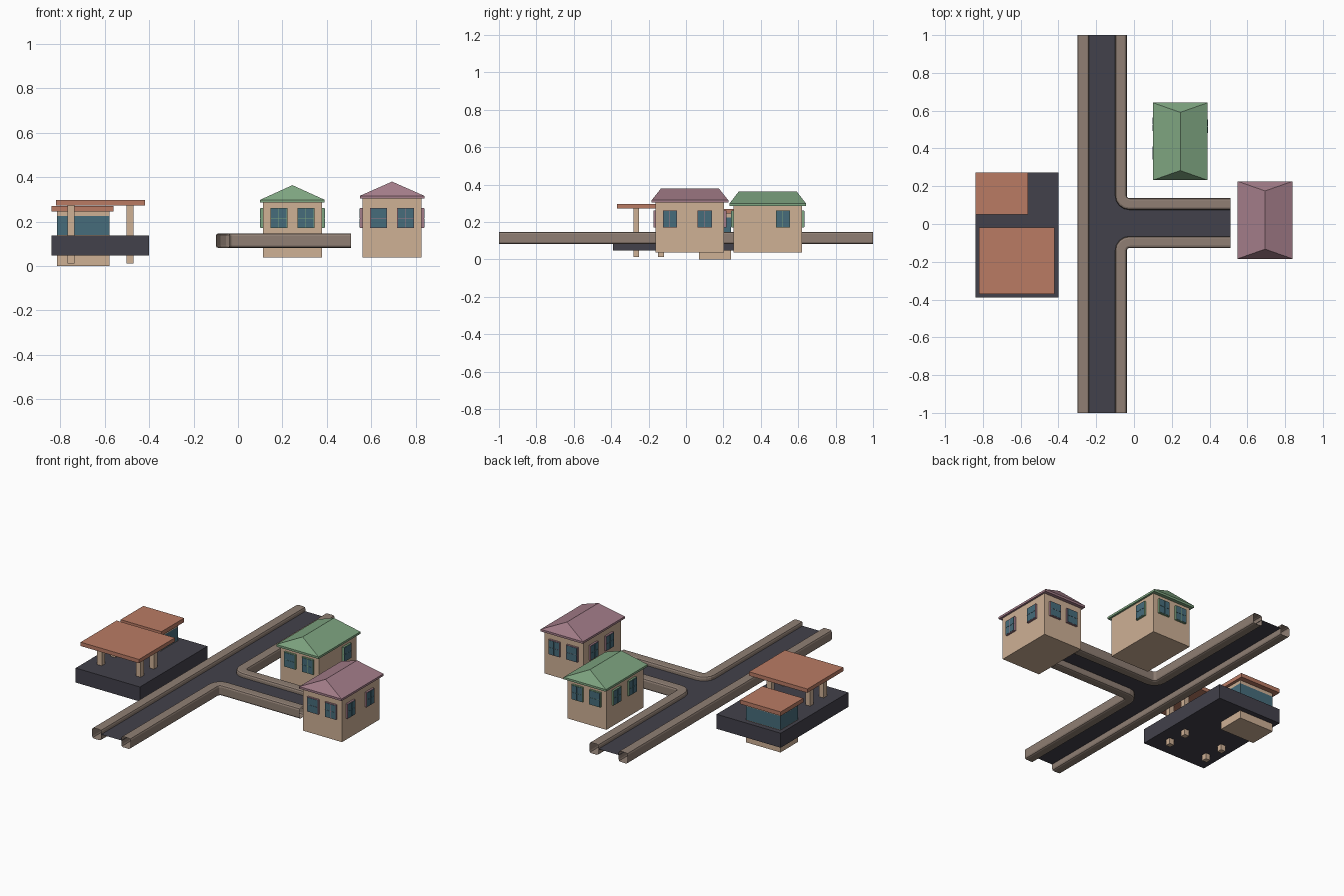
import bpy, bmesh
from math import sin, cos, pi

if "Cube" in bpy.data.objects:
    bpy.data.objects.remove(bpy.data.objects["Cube"])


def material(name, r, g, b):
    m = bpy.data.materials.new(name)
    m.diffuse_color = tuple((c / 255) ** 2.2 for c in (r, g, b)) + (1,)
    m.use_nodes = True
    m.node_tree.nodes["Principled BSDF"].inputs["Base Color"].default_value = m.diffuse_color
    return m


WALL = material("wall", 205, 175, 148)
GLASS = material("glass", 72, 108, 122)
ASPHALT = material("asphalt", 68, 67, 76)
CURB = material("curb", 142, 126, 115)
ORANGE = material("orange_roof", 184, 122, 100)
GREEN = material("green_roof", 126, 164, 128)
MAUVE = material("mauve_roof", 162, 124, 136)


def make(name, bm, mat, recalc=True):
    if recalc:
        bmesh.ops.recalc_face_normals(bm, faces=bm.faces)
    me = bpy.data.meshes.new(name)
    bm.to_mesh(me)
    bm.free()
    ob = bpy.data.objects.new(name, me)
    bpy.context.collection.objects.link(ob)
    me.materials.append(mat)
    return ob


def add_box(bm, x0, x1, y0, y1, z0, z1):
    vs = bmesh.ops.create_cube(bm, size=1)["verts"]
    for v in vs:
        v.co = (x1 if v.co.x > 0 else x0, y1 if v.co.y > 0 else y0, z1 if v.co.z > 0 else z0)


def box(name, mat, *dims):
    bm = bmesh.new()
    add_box(bm, *dims)
    return make(name, bm, mat)


# Road junction: inner curb edges share one filleted path
def corner_path(side, off):
    cx, cy, r = -0.024, 0.146, 0.045 + off
    pts = [(cx - r, 1 - 0.005 * side)]
    pts += [(cx - r * cos(a), cy - r * sin(a)) for a in (i * pi / 8 for i in range(5))]
    pts.append((0.51, cy - r))
    return [(x, 0.005 + side * y) for x, y in pts]


def straight_path(side, off):
    return [(-0.269 + off, -1), (-0.269 + off, 1)]


# Curbs: open hollow tubes with a rounded square section
HALF, BEV, ZC = 0.031, 0.012, 0.114
SECTION = []
for k, (sx, sz) in enumerate([(1, 1), (-1, 1), (-1, -1), (1, -1)]):
    for i in range(3):
        a = k * pi / 2 + i * pi / 4
        SECTION.append((sx * (HALF - BEV) + BEV * cos(a), sz * (HALF + 0.002 - BEV) + BEV * sin(a)))


def curb(name, path, side):
    bm = bmesh.new()
    rows = [[bm.verts.new((x, y, ZC + w)) for x, y in path(side, u)] for u, w in SECTION]
    for a, b in zip(rows, rows[1:] + rows[:1]):
        for i in range(len(a) - 1):
            bm.faces.new((a[i], a[i + 1], b[i + 1], b[i]))
    make(name, bm, CURB)


curb("curb_left", straight_path, 1)
curb("curb_back_corner", corner_path, 1)
curb("curb_front_corner", corner_path, -1)

# Road surface: one thin sheet between the curbs
bm = bmesh.new()
outline = (straight_path(1, 0.028)[::-1] + corner_path(-1, 0.028) + corner_path(1, 0.028)[::-1])
face = bm.faces.new([bm.verts.new((x, y, 0.12)) for x, y in outline])
face.normal_update()
if face.normal.z < 0:
    face.normal_flip()
bmesh.ops.triangulate(bm, faces=[face])
make("road_surface", bm, ASPHALT, False)


# Window: coloured frame block with 2 x 2 panes on its outer side
def window(name, c, axis, sign, wall, mat):
    def span(a0, a1, d, z0, z1):
        depth = sorted((wall - sign * 0.005, wall + sign * d))
        return (a0, a1, *depth, z0, z1) if axis == "y" else (*depth, a0, a1, z0, z1)

    box(name + "_frame", mat, *span(c - 0.038, c + 0.038, 0.0115, 0.17, 0.261))
    bm = bmesh.new()
    for a in (c - 0.035, c + 0.001):
        for z in (0.173, 0.2165):
            add_box(bm, *span(a, a + 0.034, 0.013, z, z + 0.0415))
    make(name + "_panes", bm, GLASS)


def house(name, x, y, eave, top, mat, right_windows):
    # Walls
    x0, x1, y0, y1 = x - 0.133, x + 0.133, y - 0.183, y + 0.183
    box(name + "_walls", WALL, x0, x1, y0, y1, 0.037, eave + 0.005)
    # Hipped roof with a short fascia
    bm = bmesh.new()
    add_box(bm, x - 0.145, x + 0.145, y - 0.205, y + 0.205, eave, eave + 0.013)
    up = max(bm.faces, key=lambda f: f.calc_center_median().z)
    corners = list(up.verts)
    bm.faces.remove(up)
    ridge = {s: bm.verts.new((x, y + s * 0.154, top)) for s in (-1, 1)}
    c = {(v.co.x > x, v.co.y > y): v for v in corners}
    for s, p in ((-1, False), (1, True)):
        bm.faces.new((c[False, p], c[True, p], ridge[s]))
        bm.faces.new((c[p, False], c[p, True], ridge[1], ridge[-1]))
    make(name + "_roof", bm, mat)
    # Windows
    for i, s in enumerate((-1, 1)):
        window(f"{name}_front_window_{i}", x + s * 0.061, "y", -1, y0, mat)
        window(f"{name}_back_window_{i}", x + s * 0.061, "y", 1, y1, mat)
        window(f"{name}_left_window_{i}", y + 0.015 + s * 0.076, "x", -1, x0, mat)
    for i, dy in enumerate(right_windows):
        window(f"{name}_right_window_{i}", y + dy, "x", 1, x1, mat)


house("green_house", 0.245, 0.437, 0.285, 0.364, GREEN, [0.081])
house("mauve_house", 0.694, 0.021, 0.303, 0.38, MAUVE, [-0.107, 0.079])

# Filling station: platform, canopy on four posts, glazed kiosk
box("station_platform", ASPHALT, -0.84, -0.40, -0.39, 0.272, 0.048, 0.138)
box("canopy", ORANGE, -0.82, -0.42, -0.37, -0.018, 0.272, 0.296)
for i, px in enumerate((-0.753, -0.487)):
    for j, py in enumerate((-0.266, -0.134)):
        box(f"canopy_post_{i}{j}", WALL, px - 0.016, px + 0.016, py - 0.016, py + 0.016, 0.012, 0.275)
box("kiosk_base", WALL, -0.816, -0.578, 0.07, 0.24, 0, 0.14)
box("kiosk_glass", GLASS, -0.816, -0.578, 0.07, 0.24, 0.14, 0.225)
box("kiosk_top_band", WALL, -0.816, -0.578, 0.07, 0.24, 0.225, 0.247)
box("kiosk_roof", ORANGE, -0.84, -0.56, 0.05, 0.272, 0.245, 0.27)
